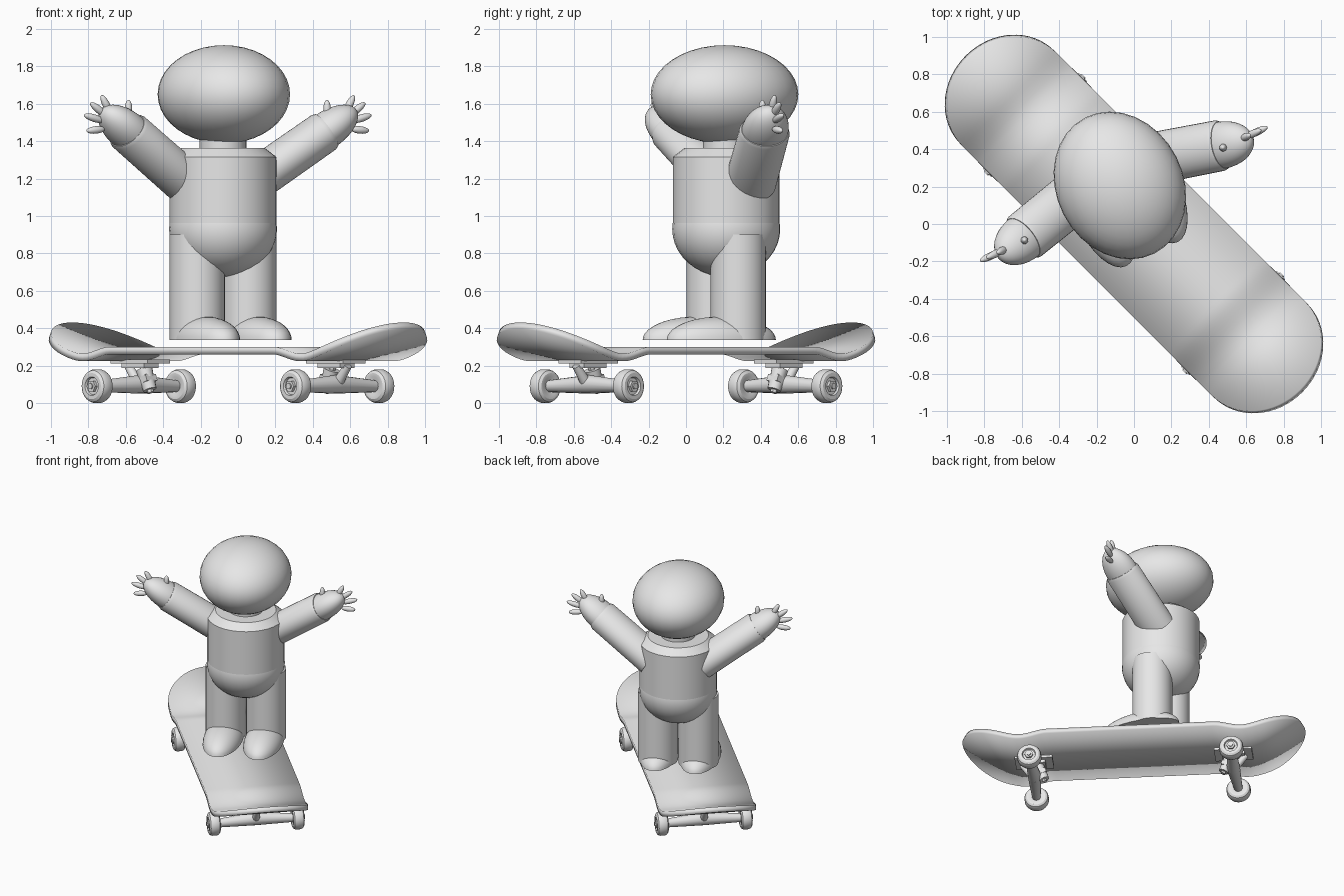
import bpy, bmesh, math
from math import sin, cos, pi, radians, sqrt
from mathutils import Matrix, Vector

if "Cube" in bpy.data.objects:
    bpy.data.objects.remove(bpy.data.objects["Cube"])

grey = bpy.data.materials.new("plain_grey")
grey.use_nodes = True
grey.diffuse_color = (0.8, 0.8, 0.8, 1)
grey.node_tree.nodes["Principled BSDF"].inputs["Base Color"].default_value = (0.8, 0.8, 0.8, 1)

T, R = Matrix.Translation, Matrix.Rotation
BOARD = R(radians(-45), 4, "Z")                          # x runs along the deck
BODY = T((-0.08, 0.215, 0)) @ R(radians(25), 4, "Z")     # x is the figure's left


def finish(bm, name, matrix):
    bmesh.ops.transform(bm, matrix=matrix, verts=bm.verts)
    bmesh.ops.recalc_face_normals(bm, faces=bm.faces)
    mesh = bpy.data.meshes.new(name)
    bm.to_mesh(mesh)
    bm.free()
    obj = bpy.data.objects.new(name, mesh)
    bpy.context.collection.objects.link(obj)
    mesh.materials.append(grey)
    bpy.ops.object.select_all(action="DESELECT")
    obj.select_set(True)
    bpy.context.view_layer.objects.active = obj
    bpy.ops.object.shade_smooth_by_angle()
    return obj


def ball(name, matrix, size, flat_base=False):
    bm = bmesh.new()
    bmesh.ops.create_uvsphere(bm, u_segments=32, v_segments=20, radius=1)
    if flat_base:
        geom = bm.verts[:] + bm.edges[:] + bm.faces[:]
        bmesh.ops.bisect_plane(bm, geom=geom, plane_co=(0, 0, 0), plane_no=(0, 0, -1), clear_outer=True)
        bmesh.ops.holes_fill(bm, edges=[e for e in bm.edges if e.is_boundary])
    return finish(bm, name, matrix @ Matrix.Diagonal((*size, 1)))


def lathe(name, matrix, profile, sides=32, squash=1):
    # turned solid with capped ends, from (radius, height) pairs
    bm = bmesh.new()
    rings = [[bm.verts.new((r * cos(2 * pi * i / sides), squash * r * sin(2 * pi * i / sides), z))
              for i in range(sides)] for r, z in profile]
    for a, b in zip(rings, rings[1:]):
        for i in range(sides):
            j = (i + 1) % sides
            bm.faces.new((a[i], a[j], b[j], b[i]))
    bm.faces.new(rings[0])
    bm.faces.new(rings[-1])
    return finish(bm, name, matrix)


def box(name, matrix, size):
    bm = bmesh.new()
    bmesh.ops.create_cube(bm, size=1)
    return finish(bm, name, matrix @ Matrix.Diagonal((*size, 1)))


def aim(start, direction):
    # z along the direction, x kept horizontal
    z = Vector(direction).normalized()
    x = Vector((0, 0, 1)).cross(z)
    x = x.normalized() if x.length > 1e-4 else Vector((1, 0, 0))
    m = Matrix((x, z.cross(x), z)).transposed().to_4x4()
    return T(start) @ m


def rod(name, frame, a, b, r1, r2, sides=16):
    a, b = Vector(a), Vector(b)
    return lathe(name, frame @ aim(a, b - a), [(r1, 0), (r2, (b - a).length)], sides)


# Deck: dipped before each end, then curving up into a rounded kick
HALF_WIDTH, STRAIGHT, TIP = 0.354, 0.943, 0.31


def deck_height(u):
    s = min(max((u - 0.62) / 0.2, 0), 1)
    t = max((u - 0.84) / 0.41, 0)
    return 0.30 - 0.036 * s * s * (3 - 2 * s) + 0.165 * t ** 1.4


stations = [0, 0.3, 0.6] + [0.62 + 0.025 * i for i in range(13)]
stations += [STRAIGHT + TIP * sin(pi / 2 * i / 16) for i in range(17)]
stations = [-u for u in reversed(stations[1:])] + stations
bm = bmesh.new()
rows = []
for u in stations:
    k = max((abs(u) - STRAIGHT) / TIP, 0)
    w = HALF_WIDTH * sqrt(max(1 - k * k, 0))
    rows.append([bm.verts.new((u, v * w, deck_height(abs(u)))) for v in (-1, 1)])
for a, b in zip(rows, rows[1:]):
    bm.faces.new((a[0], b[0], b[1], a[1]))
bmesh.ops.remove_doubles(bm, verts=bm.verts, dist=1e-5)
deck = finish(bm, "deck", BOARD)
if deck.data.polygons[len(deck.data.polygons) // 2].normal.z < 0:
    deck.data.flip_normals()
solid = deck.modifiers.new("thickness", "SOLIDIFY")
solid.thickness, solid.offset = 0.04, -1

# Trucks and wheels, mirrored end to end
WHEEL = [(0.025, -0.03), (0.05, -0.042), (0.07, -0.042), (0.084, -0.033), (0.09, -0.018),
         (0.09, 0.018), (0.084, 0.033), (0.07, 0.042), (0.05, 0.042), (0.045, 0.03), (0.025, 0.03)]
for end, label in ((1, "front"), (-1, "rear")):
    frame = BOARD @ R(0 if end > 0 else pi, 4, "Z") @ T((0.75, 0, 0))
    box(label + "_base_plate", frame @ T((-0.01, 0, 0.222)), (0.28, 0.17, 0.02))
    box(label + "_plate_block", frame @ T((-0.01, 0, 0.203)), (0.17, 0.11, 0.03))
    rod(label + "_kingpin", frame, (-0.09, 0, 0.055), (-0.03, 0, 0.2), 0.018, 0.018, 6)
    rod(label + "_lower_bushing", frame, (-0.085, 0, 0.07), (-0.068, 0, 0.11), 0.036, 0.04)
    rod(label + "_upper_bushing", frame, (-0.06, 0, 0.13), (-0.04, 0, 0.18), 0.04, 0.045)
    rod(label + "_pivot", frame, (0, 0, 0.1), (0.08, 0, 0.2), 0.03, 0.022)
    box(label + "_hanger_yoke", frame @ T((-0.04, 0, 0.115)) @ R(radians(22), 4, "Y"), (0.12, 0.08, 0.035))
    for side in (1, -1):
        rod(label + "_hanger", frame, (-0.012, 0, 0.1), (0, side * 0.28, 0.09), 0.05, 0.032)
        rod(label + "_axle", frame, (0, side * 0.25, 0.09), (0, side * 0.37, 0.09), 0.016, 0.016)
        rod(label + "_axle_nut", frame, (0, side * 0.335, 0.09), (0, side * 0.362, 0.09), 0.032, 0.032, 6)
        lathe(label + "_wheel", frame @ aim((0, side * 0.315, 0.09), (0, side, 0)), WHEEL)

# Torso, hips, neck and head
lathe("torso", BODY, [(0.286, 0.925), (0.286, 1.315), (0.225, 1.362)])
ball("hips", BODY @ T((0, 0, 0.93)), (0.289, 0.289, 0.255))
lathe("neck", BODY, [(0.125, 1.34), (0.125, 1.45)])
ball("head", BODY @ T((0, -0.01, 1.65)) @ R(radians(2), 4, "Z"), (0.339, 0.408, 0.263))

# Limbs, mirrored left to right
FINGERS = [((0.69, 1.545), (0.745, 1.645)), ((0.71, 1.53), (0.81, 1.605)),
           ((0.725, 1.505), (0.848, 1.54)), ((0.725, 1.465), (0.833, 1.455)),
           ((0.587, 1.52), (0.585, 1.62))]
for side, label in ((1, "left"), (-1, "right")):
    lathe(label + "_leg", BODY @ T((side * 0.152, 0, 0)), [(0.148, 0.337), (0.148, 0.9)])
    ball(label + "_foot", BODY @ T((side * 0.152, -0.1, 0.337)), (0.145, 0.315, 0.125), True)

    reach = Vector((side * 0.80, -0.2, 0.566)).normalized()
    wrist = Vector((side * 0.585, -0.045, 1.455))
    arm = BODY @ aim(wrist, reach)
    lathe(label + "_arm", arm, [(0.14, -0.5), (0.137, -0.015), (0.128, 0.005)], squash=0.82)
    ball(label + "_hand", arm, (0.126, 0.1, 0.2))
    for i, (base, tip) in enumerate(FINGERS):
        a = Vector((side * base[0], -0.06, base[1]))
        b = Vector((side * tip[0], -0.06, tip[1]))
        name = label + ("_thumb" if i == 4 else "_finger")
        ball(name, BODY @ aim((a + b) / 2, b - a), (0.02, 0.02, (b - a).length / 2))
